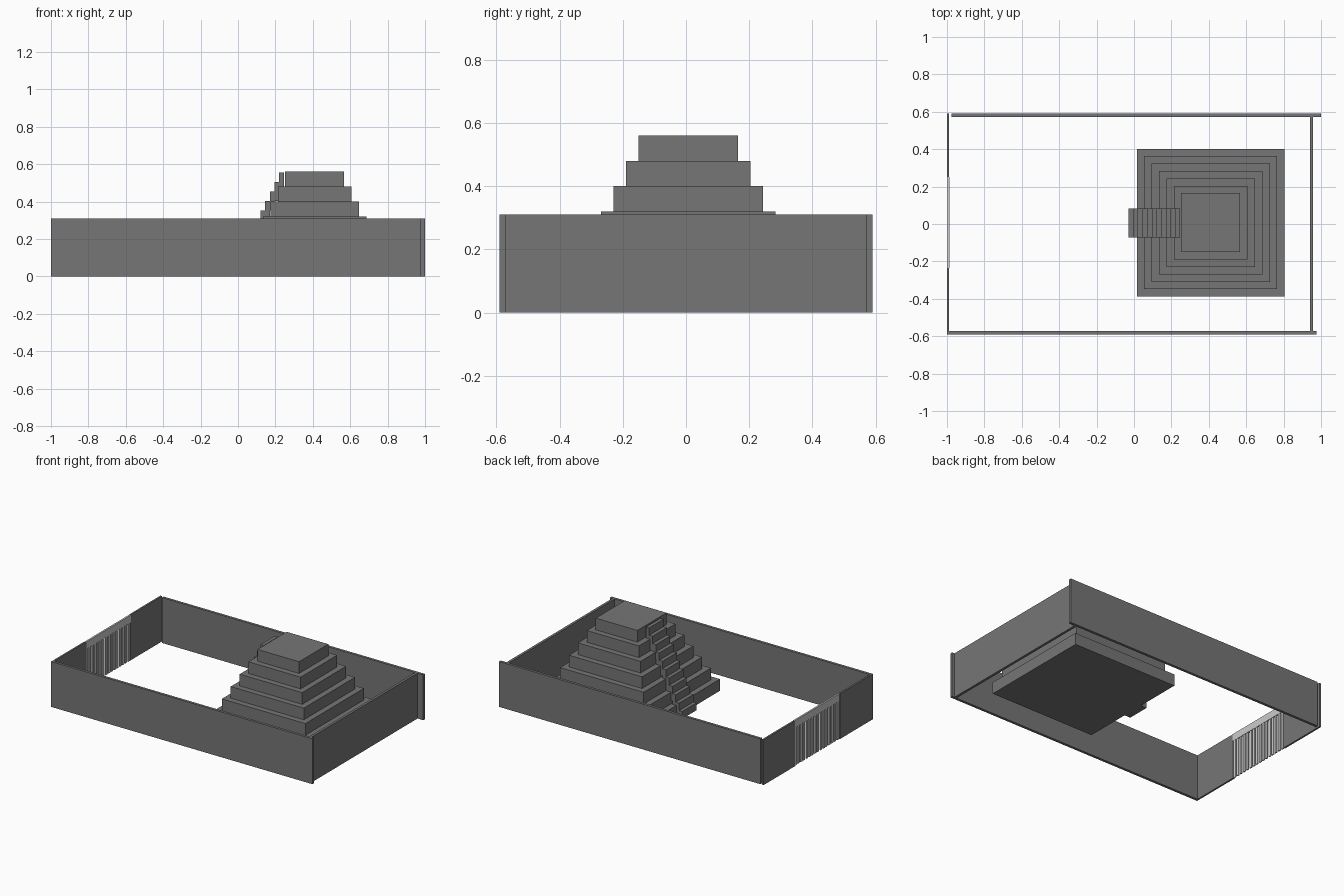
import bpy

if "Cube" in bpy.data.objects:
    bpy.data.objects.remove(bpy.data.objects["Cube"])


def material(name, value):
    m = bpy.data.materials.new(name)
    m.diffuse_color = (value, value, value, 1)
    m.use_nodes = True
    m.node_tree.nodes["Principled BSDF"].inputs["Base Color"].default_value = m.diffuse_color
    return m


STONE = material("dark grey stone", 0.18)
METAL = material("light grey metal", 0.6)


def boxes(name, bounds, mat):
    """One object made of boxes given as (x0, x1, y0, y1, z0, z1)."""
    verts, faces = [], []
    for x0, x1, y0, y1, z0, z1 in bounds:
        n = len(verts)
        verts += [(x, y, z) for z in (z0, z1)
                  for x, y in ((x0, y0), (x1, y0), (x1, y1), (x0, y1))]
        faces += [(n + 3, n + 2, n + 1, n), (n + 4, n + 5, n + 6, n + 7)]
        faces += [(n + i, n + (i + 1) % 4, n + 4 + (i + 1) % 4, n + 4 + i) for i in range(4)]
    mesh = bpy.data.meshes.new(name)
    mesh.from_pydata(verts, [], faces)
    mesh.materials.append(mat)
    ob = bpy.data.objects.new(name, mesh)
    bpy.context.collection.objects.link(ob)
    return ob


# Enclosure walls
H = 0.31
boxes("front_wall", [(-1, 0.975, -0.59, -0.572, 0, H)], STONE)
boxes("back_wall", [(-0.975, 1, 0.572, 0.59, 0, H)], STONE)
boxes("right_wall", [(0.94, 0.957, -0.572, 0.572, 0, H)], STONE)
boxes("left_wall_front", [(-1, -0.988, -0.572, -0.235, 0, H)], STONE)
boxes("left_wall_back", [(-1, -0.988, 0.25, 0.59, 0, H)], STONE)

# Barred gate in the left wall
G0, G1, BARS = -0.235, 0.25, 16
pitch = (G1 - G0) / BARS
boxes("gate_rail", [(-0.998, -0.986, G0, G1, 0.26, H)], METAL)
boxes("gate_bars", [(-0.996, -0.988, G0 + (i + 0.2) * pitch, G0 + (i + 0.8) * pitch, 0, 0.26)
                    for i in range(BARS)], METAL)

# Seven-tier pyramid
CX, CY = 0.41, 0.007
for i in range(7):
    r = 0.1575 + 0.0396 * (6 - i)
    boxes(f"pyramid_tier_{i + 1}",
          [(CX - r, CX + r, CY - r, CY + r, 0.08 * i, 0.08 * (i + 1))], STONE)

# Eleven steps up the left face
for i in range(11):
    x, top = -0.03 + 0.025 * i, 0.05 + 0.0505 * i
    boxes(f"step_{i + 1}", [(x, x + 0.025, -0.072, 0.083, max(0, top - 0.1), top)], STONE)
